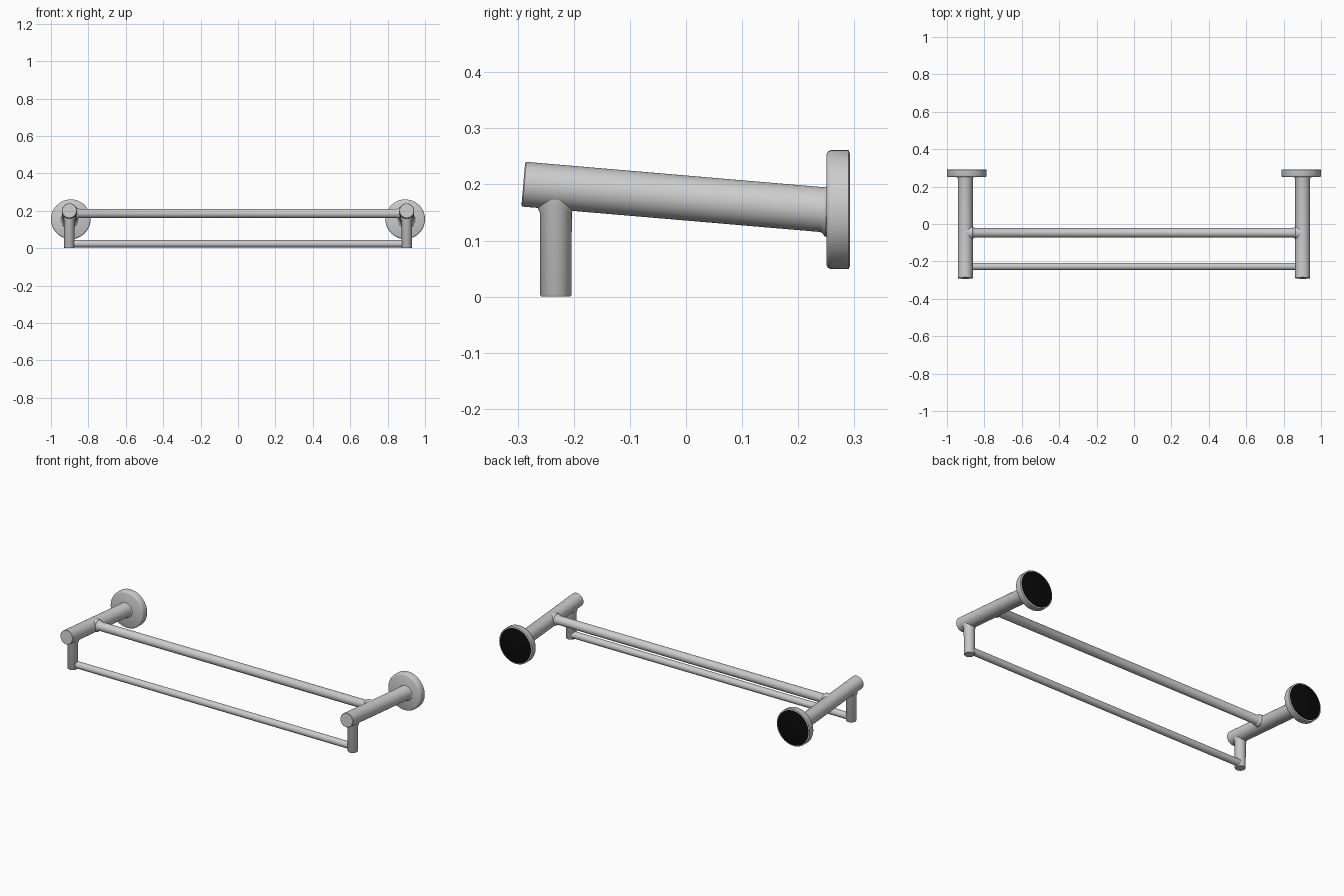
import bpy, bmesh, math
from mathutils import Vector

if "Cube" in bpy.data.objects:
    bpy.data.objects.remove(bpy.data.objects["Cube"])

def material(name, c):
    m = bpy.data.materials.new(name)
    m.diffuse_color = (c[0], c[1], c[2], 1)
    m.use_nodes = True
    m.node_tree.nodes["Principled BSDF"].inputs["Base Color"].default_value = m.diffuse_color
    return m

metal = material("brushed_metal", (0.6, 0.6, 0.6))
black = material("black_backing", (0.003, 0.003, 0.003))

def lathe(name, start, end, profile, mat=metal, segs=48):
    """Solid of revolution: profile = (distance from start, radius) pairs."""
    start, end = Vector(start), Vector(end)
    rot = (end - start).to_track_quat('Z', 'Y')
    bm = bmesh.new()
    rings = []
    for d, r in profile:
        rings.append([bm.verts.new(start + rot @ Vector((
            r * math.cos(2 * math.pi * i / segs),
            r * math.sin(2 * math.pi * i / segs), d))) for i in range(segs)])
    for a, b in zip(rings, rings[1:]):
        for i in range(segs):
            j = (i + 1) % segs
            bm.faces.new((a[i], a[j], b[j], b[i]))
    bm.faces.new(list(reversed(rings[0])))
    bm.faces.new(rings[-1])
    bmesh.ops.recalc_face_normals(bm, faces=bm.faces)
    me = bpy.data.meshes.new(name)
    bm.to_mesh(me)
    bm.free()
    ob = bpy.data.objects.new(name, me)
    bpy.context.collection.objects.link(ob)
    me.materials.append(mat)
    bpy.ops.object.select_all(action='DESELECT')
    bpy.context.view_layer.objects.active = ob
    ob.select_set(True)
    bpy.ops.object.shade_smooth_by_angle(angle=math.radians(35))
    return ob

for s, side in ((-1, "left"), (1, "right")):
    x, fx = 0.902 * s, 0.894 * s
    # sloping arm with a soft front edge and a small flare at the wall plate
    a, b = (x, -0.29, 0.2005), (x, 0.256, 0.154)
    n = (Vector(b) - Vector(a)).length
    lathe("arm_" + side, a, b, [(0, 0.038), (0.002, 0.04), (n - 0.014, 0.04),
                                (n - 0.009, 0.042), (n - 0.005, 0.047), (n, 0.048)])
    # round wall plate with rounded front rim
    plate = lathe("wall_plate_" + side, (fx, 0.25, 0.155), (fx, 0.292, 0.155),
                  [(0, 0.098), (0.002, 0.102), (0.004, 0.104), (0.008, 0.106),
                   (0.04, 0.106), (0.042, 0.1)])
    # black back face of the plate
    plate.data.materials.append(black)
    for f in plate.data.polygons:
        if f.normal.y > 0.95:
            f.material_index = 1
    # hanging post under the arm, flared where it joins
    lathe("post_" + side, (x, -0.232, 0), (x, -0.232, 0.19),
          [(0, 0.026), (0.003, 0.028), (0.15, 0.0285), (0.157, 0.032), (0.19, 0.034)])

# upper bar with small flares at both arms
L = 1.8
up = [(0, 0.034), (0.036, 0.034), (0.042, 0.029), (0.05, 0.025)]
lathe("upper_bar", (-0.9, -0.047, 0.186), (0.9, -0.047, 0.186),
      up + [(L - d, r) for d, r in reversed(up)])
# lower bar between the posts
lathe("lower_bar", (-0.9, -0.227, 0.024), (0.9, -0.227, 0.024), [(0, 0.0195), (L, 0.0195)])
